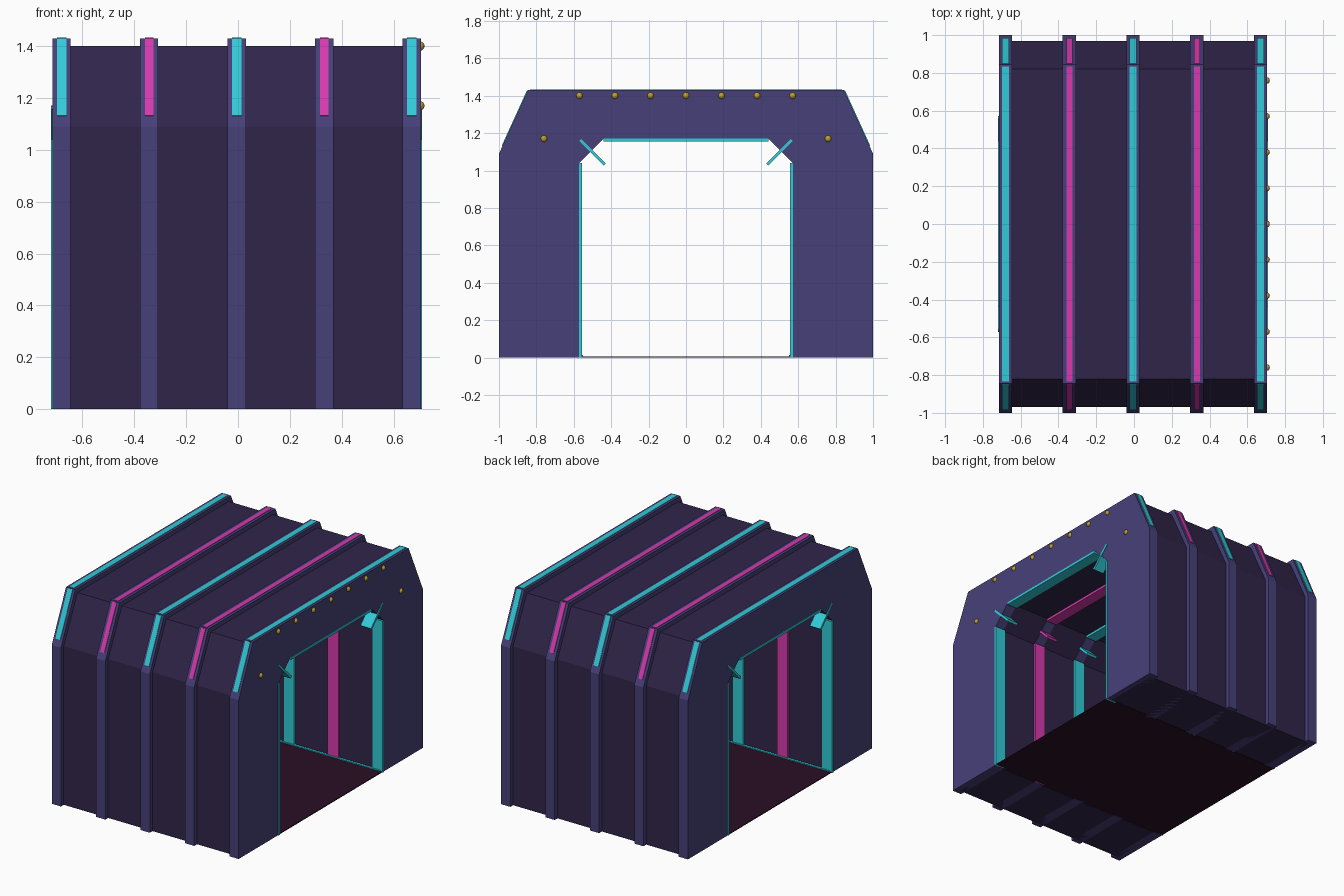
import bpy, bmesh, math
from mathutils import Matrix

if "Cube" in bpy.data.objects:
    bpy.data.objects.remove(bpy.data.objects["Cube"])


def srgb(h):
    out = []
    for i in (0, 2, 4):
        c = int(h[i:i + 2], 16) / 255
        out.append(c / 12.92 if c <= 0.04045 else ((c + 0.055) / 1.055) ** 2.4)
    return out + [1.0]


def material(name, h):
    m = bpy.data.materials.new(name)
    m.diffuse_color = srgb(h)
    m.use_nodes = True
    m.node_tree.nodes["Principled BSDF"].inputs["Base Color"].default_value = m.diffuse_color
    return m


RIB = material("rib indigo", "474078")
PANEL = material("panel dark purple", "30254A")
CYAN = material("cyan trim", "32CBD8")
MAGENTA = material("magenta trim", "D63AAE")
GOLD = material("gold stud", "BCA02C")
FLOOR = material("floor maroon", "2A0F26")


def finish(bm, name, mat):
    bmesh.ops.recalc_face_normals(bm, faces=bm.faces)
    me = bpy.data.meshes.new(name)
    bm.to_mesh(me)
    bm.free()
    me.materials.append(mat)
    ob = bpy.data.objects.new(name, me)
    bpy.context.collection.objects.link(ob)
    return ob


def extrude_x(name, profile, x0, x1, mat):
    """Extrude a (y, z) outline from x0 to x1."""
    bm = bmesh.new()
    f = bm.faces.new([bm.verts.new((x0, y, z)) for y, z in profile])
    r = bmesh.ops.extrude_face_region(bm, geom=[f])
    vs = [v for v in r["geom"] if isinstance(v, bmesh.types.BMVert)]
    bmesh.ops.translate(bm, verts=vs, vec=(x1 - x0, 0, 0))
    return finish(bm, name, mat)


def box(name, center, size, mat, rot=0.0):
    bm = bmesh.new()
    m = (Matrix.Translation(center) @ Matrix.Rotation(rot, 4, 'X')
         @ Matrix.Diagonal((*size, 1)))
    bmesh.ops.create_cube(bm, size=1, matrix=m)
    return finish(bm, name, mat)


def arch(outer, inner):
    """Full arch outline from its right-hand half."""
    def mirror(pts):
        return [(-y, z) for y, z in reversed(pts)]
    return outer + mirror(outer) + [(-y, z) for y, z in inner] + inner[::-1]


rib_profile = arch([(1, 0), (1, 1.09), (0.845, 1.43)],
                   [(0.57, 0), (0.57, 1.04), (0.44, 1.17)])
panel_profile = arch([(0.97, 0), (0.97, 1.09), (0.82, 1.40)],
                     [(0.575, 0), (0.575, 1.042), (0.442, 1.175)])

# wall and roof shell between the ribs
extrude_x("wall_shell", panel_profile, -0.68, 0.67, PANEL)

# ribs with their outer light strips and inner trim
slope = math.atan2(1.43 - 1.09, 0.845 - 1.0)
for i in range(5):
    x = -0.68 + 0.3375 * i
    mat = MAGENTA if i % 2 else CYAN
    extrude_x(f"rib_{i}", rib_profile, x - 0.035, x + 0.035, RIB)
    w = 0.032 if i % 2 else 0.037
    box(f"roof_strip_{i}", (x, 0, 1.429), (w, 1.67, 0.008), mat)
    box(f"ceiling_trim_{i}", (x, 0, 1.162), (0.08, 0.88, 0.016), mat)
    for s, side in ((-1, "front"), (1, "back")):
        box(f"{side}_slope_strip_{i}", (x, s * 0.914, 1.279),
            (w, 0.325, 0.008), mat, s * slope)
        box(f"{side}_wall_trim_{i}", (x, s * 0.564, 0.52),
            (0.08, 0.016, 1.04), mat)
        # corner brackets stand across the chamfer
        box(f"{side}_corner_bracket_{i}", (x, s * 0.5, 1.098),
            (0.08, 0.185, 0.016), mat, s * math.pi / 4)

# floor and its edge lights
box("floor", (-0.005, 0, 0.003), (1.42, 1.14, 0.006), FLOOR)
for s, side in ((-1, "front"), (1, "back")):
    box(f"{side}_floor_light", (-0.005, s * 0.558, 0.009), (1.40, 0.016, 0.008), CYAN)

# studs on the right end frame
spots = [(0.19 * k, 1.40) for k in range(-3, 4)] + [(-0.76, 1.17), (0.76, 1.17)]
bm = bmesh.new()
for y, z in spots:
    bmesh.ops.create_uvsphere(bm, u_segments=12, v_segments=8, radius=0.018,
                              matrix=Matrix.Translation((0.701, y, z)))
for f in bm.faces:
    f.smooth = True
finish(bm, "end_studs", GOLD)
